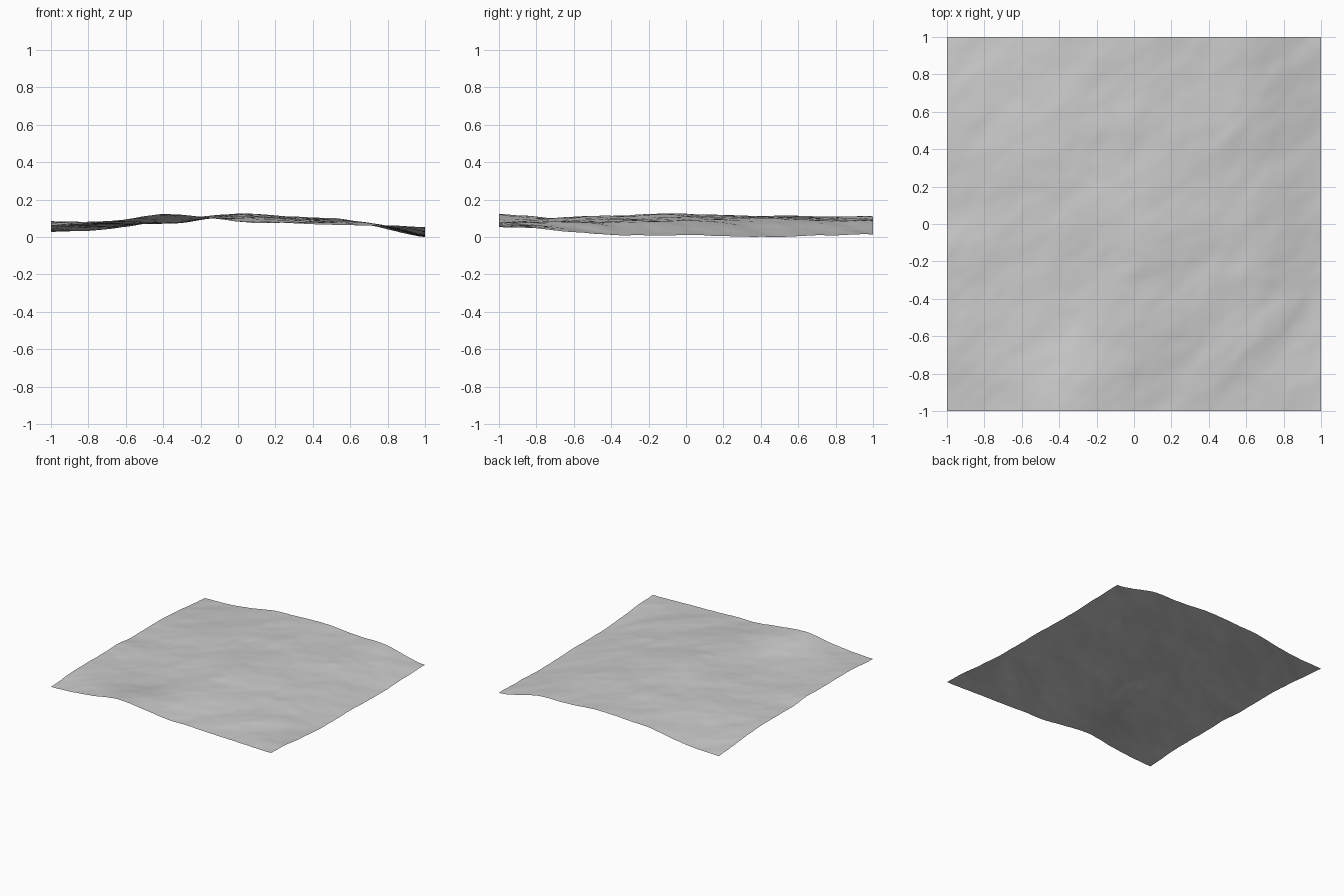
import bpy, bmesh
from mathutils import Vector, noise

cube = bpy.data.objects.get("Cube")
if cube:
    bpy.data.objects.remove(cube)

# Broad relief: rows run front to back, columns right to left
RELIEF = [
    (.07, .095, .13, .09, .08, .075, .065),
    (.09, .085, .085, .12, .10, .085, .025),
    (.085, .08, .10, .13, .11, .085, .02),
    (.075, .075, .11, .12, .11, .085, .01),
    (.035, .055, .10, .115, .105, .085, .02),
]
CELLS = 80


def spline(values, t):
    """Smooth curve through evenly spaced values, t from 0 to 1."""
    last = len(values) - 1
    i = min(int(t * last), last - 1)
    f = t * last - i
    a, b, c, d = (values[min(max(i + k, 0), last)] for k in (-1, 0, 1, 2))
    return b + f * (c - a + f * (2*a - 5*b + 4*c - d + f * (3*(b - c) + d - a))) / 2


def height(x, y):
    u, v = (x + 1) / 2, (y + 1) / 2
    base = spline([spline(row, u) for row in RELIEF], v)
    # Fine diagonal ripples
    along, across = (x + y) * 1.6, (x - y) * 2.8
    ripple = noise.fractal(Vector((along, across, 4.2)), 0.9, 2.0, 4)
    return base + 0.0085 * ripple


# Rippled ground sheet
bm = bmesh.new()
bmesh.ops.create_grid(bm, x_segments=CELLS, y_segments=CELLS, size=1)
for v in bm.verts:
    v.co.z = height(v.co.x, v.co.y)
lowest = min(v.co.z for v in bm.verts)
bmesh.ops.translate(bm, verts=bm.verts, vec=(0, 0, -lowest))
for f in bm.faces:
    f.smooth = True
mesh = bpy.data.meshes.new("ground_sheet")
bm.to_mesh(mesh)
bm.free()
ground = bpy.data.objects.new("ground_sheet", mesh)
bpy.context.collection.objects.link(ground)

# Plain grey surface
grey = bpy.data.materials.new("plain_grey")
grey.use_nodes = True
colour = (0.6, 0.6, 0.6, 1)
grey.diffuse_color = colour
grey.node_tree.nodes["Principled BSDF"].inputs["Base Color"].default_value = colour
mesh.materials.append(grey)
